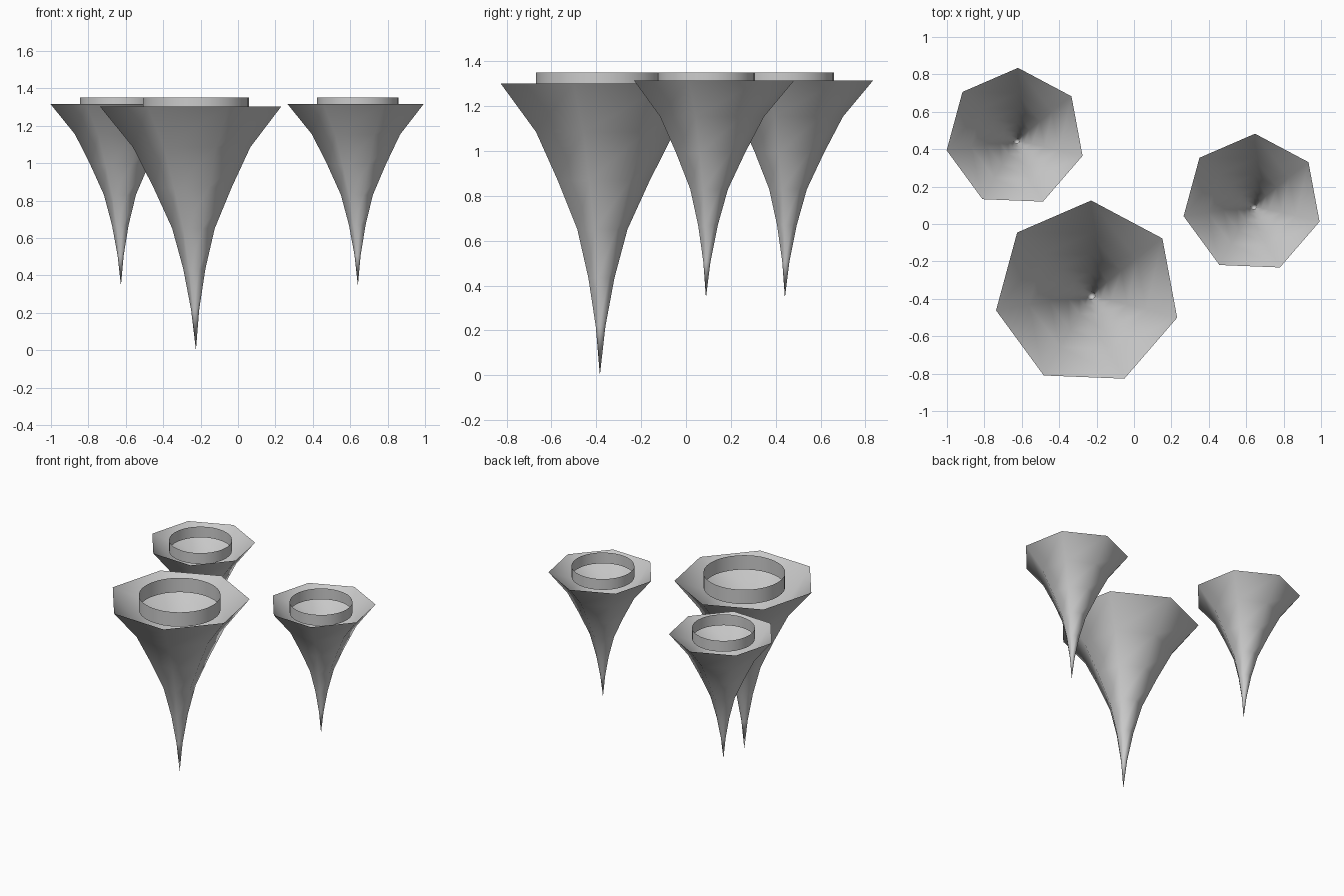
import bpy, bmesh
from math import radians, sin, cos, pi

if "Cube" in bpy.data.objects:
    bpy.data.objects.remove(bpy.data.objects["Cube"])

# radius fraction at equal height steps, tip to rim
FLARE = [0.0, 0.045, 0.122, 0.235, 0.43, 0.648, 1.0]
START = radians(87.7)


def finish(bm, name):
    bmesh.ops.recalc_face_normals(bm, faces=bm.faces)
    for f in bm.faces:
        f.smooth = True
    mesh = bpy.data.meshes.new(name)
    bm.to_mesh(mesh)
    bm.free()
    ob = bpy.data.objects.new(name, mesh)
    bpy.context.collection.objects.link(ob)
    return ob


def circle(bm, x, y, z, r, sides, start=0.0):
    return [bm.verts.new((x + r * cos(start + 2 * pi * i / sides),
                          y + r * sin(start + 2 * pi * i / sides), z))
            for i in range(sides)]


def bridge(bm, low, high):
    n = len(high)
    for i in range(n):
        j = (i + 1) % n
        bm.faces.new((low[i], low[j], high[j], high[i]))


# open seven-sided flared spike, its rim slightly off the tip axis
def spike(name, x, y, z0, z1, radius, dx, dy):
    bm = bmesh.new()
    tip = bm.verts.new((x, y, z0))
    prev = None
    steps = len(FLARE) - 1
    for k in range(1, steps + 1):
        t = k / steps
        loop = circle(bm, x + dx * t, y + dy * t, z0 + (z1 - z0) * t,
                      radius * FLARE[k], 7, START)
        if prev is None:
            for i in range(7):
                bm.faces.new((tip, loop[(i + 1) % 7], loop[i]))
        else:
            bridge(bm, prev, loop)
        prev = loop
    finish(bm, name)


# thin open band standing inside the rim
def collar(name, x, y, z0, z1, radius):
    bm = bmesh.new()
    bridge(bm, circle(bm, x, y, z0, radius, 32), circle(bm, x, y, z1, radius, 32))
    finish(bm, name)


# large spike
spike("large_spike", -0.225, -0.384, 0.0, 1.302, 0.497, -0.024, 0.013)
collar("large_collar", -0.225, -0.384, 1.24, 1.35, 0.284)

# two small spikes
for side, x, y in (("right", 0.641, 0.089), ("left", -0.626, 0.441)):
    spike(side + "_small_spike", x, y, 0.345, 1.315, 0.373, -0.009, 0.021)
    collar(side + "_small_collar", x, y, 1.267, 1.35, 0.218)
